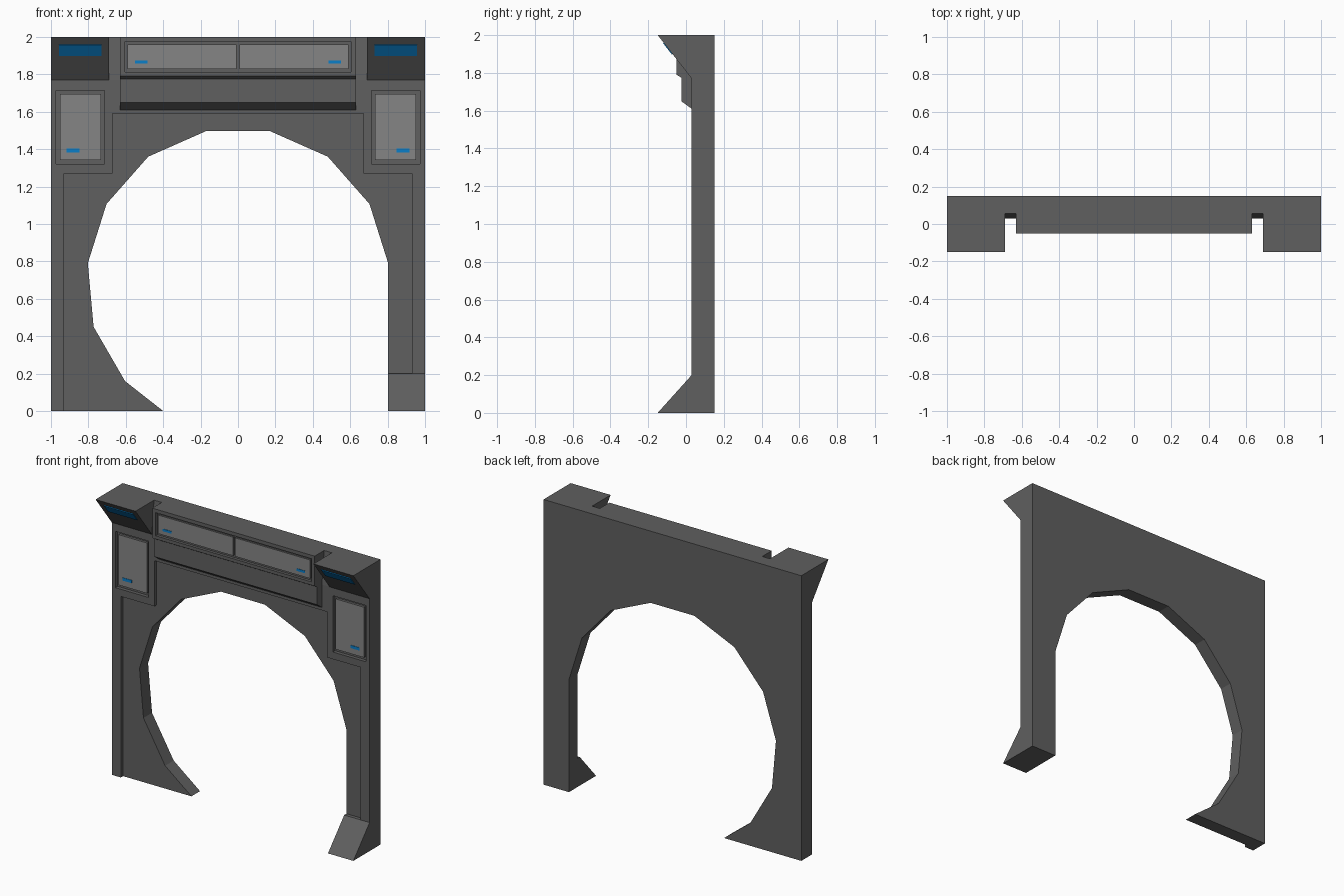
import bpy
import bmesh
from mathutils import Vector

if "Cube" in bpy.data.objects:
    bpy.data.objects.remove(bpy.data.objects["Cube"])


def material(name, rgb):
    m = bpy.data.materials.new(name)
    m.diffuse_color = (*rgb, 1)
    m.use_nodes = True
    m.node_tree.nodes["Principled BSDF"].inputs["Base Color"].default_value = m.diffuse_color
    return m


GREY = material("dark_grey", (0.115, 0.115, 0.115))
PANEL = material("panel_grey", (0.235, 0.235, 0.235))
BLUE = material("light_blue", (0.003, 0.21, 0.58))

FACE, RECESS, BACK = 0.03, 0.055, 0.15   # depths of the wall layers


def finish(bm, name, mats):
    bmesh.ops.recalc_face_normals(bm, faces=bm.faces)
    me = bpy.data.meshes.new(name)
    bm.to_mesh(me)
    bm.free()
    for m in mats:
        me.materials.append(m)
    ob = bpy.data.objects.new(name, me)
    bpy.context.collection.objects.link(ob)
    return ob


def prism(name, pts, axis, a, b, mat=GREY, front=None):
    """Extrude a profile: (x, z) points along y, or (y, z) points along x."""
    def place(p, d):
        return (p[0], d, p[1]) if axis == "y" else (d, p[0], p[1])
    bm = bmesh.new()
    face = bm.faces.new([bm.verts.new(place(p, a)) for p in pts])
    ext = bmesh.ops.extrude_face_region(bm, geom=[face])
    move = Vector(place((0, 0), b - a))
    bmesh.ops.translate(bm, vec=move, verts=[g for g in ext["geom"] if isinstance(g, bmesh.types.BMVert)])
    ob = finish(bm, name, [mat, front] if front else [mat])
    if front:  # second colour on the forward-facing side only
        for p in ob.data.polygons:
            p.material_index = int(p.normal.y < -0.9)
    return ob


def rect(x0, x1, z0, z1):
    return [(x0, z0), (x1, z0), (x1, z1), (x0, z1)]


def box(name, r, y0, y1, mat=GREY, front=None):
    return prism(name, rect(*r), "y", y0, y1, mat, front)


def ring(name, outer, inner, y0, y1):
    """Rectangular frame with a rectangular opening."""
    bm = bmesh.new()
    loops = [[bm.verts.new((x, y, z)) for x, z in rect(*r)]
             for r, y in ((outer, y0), (inner, y0), (inner, y1), (outer, y1))]
    for k in range(4):
        l, m = loops[k], loops[(k + 1) % 4]
        for i in range(4):
            j = (i + 1) % 4
            bm.faces.new((l[i], l[j], m[j], m[i]))
    return finish(bm, name, [GREY])


def side(s, x0, x1, z0, z1):
    """Rectangle given for the right side, flipped for the left."""
    return (x0, x1, z0, z1) if s > 0 else (-x1, -x0, z0, z1)


# Wall with faceted arch opening, wider foot on the left
half = [(0.17, 1.497), (0.48, 1.36), (0.703, 1.107), (0.803, 0.79)]
arch = [(-0.4, 0), (-0.604, 0.16), (-0.772, 0.45)]
arch += [(-x, z) for x, z in reversed(half)] + half + [(0.803, 0)]
prism("arch_wall", [(-1, 0)] + arch + [(1, 0), (1, 2), (-1, 2)], "y", RECESS, BACK)

# Raised lintel and sloped strip at the top of the wall face
box("lintel", (-0.67, 0.67, 1.59, 1.77), FACE, RECESS)
prism("top_slope", [(FACE, 1.77), (RECESS, 1.77), (RECESS, 2)], "x", -0.69, 0.69)

for s, tag in ((-1, "left"), (1, "right")):
    # Edge strip and side window frame
    box(f"edge_strip_{tag}", side(s, 0.93, 1, 0, 1.27), FACE, RECESS)
    ring(f"window_frame_{tag}", side(s, 0.67, 1, 1.27, 1.77),
         side(s, 0.715, 0.972, 1.32, 1.715), FACE, RECESS)
    box(f"side_panel_{tag}", side(s, 0.732, 0.952, 1.342, 1.695), 0.036, RECESS, GREY, PANEL)
    box(f"side_light_{tag}", side(s, 0.848, 0.918, 1.383, 1.403), 0.033, 0.036, BLUE)

    # Overhanging corner block
    xs = sorted((s * 0.69, s))
    prism(f"corner_block_{tag}", [(RECESS, 2), (-0.15, 2), (FACE, 1.77), (RECESS, 1.77)], "x", *xs)

    # Blue light on the sloped underside of the block
    def slope(z, off):
        return (-0.15 + (2 - z) * 0.18 / 0.23 - 0.788 * off, z - 0.616 * off)
    xs = sorted((s * 0.73, s * 0.957))
    prism(f"corner_light_{tag}", [slope(1.9, 0), slope(1.96, 0), slope(1.96, 0.004), slope(1.9, 0.004)],
          "x", *xs, BLUE)

    # Half of the header display
    box(f"header_panel_{tag}", side(s, 0.008, 0.59, 1.83, 1.96), -0.044, -0.03, GREY, PANEL)
    box(f"header_light_{tag}", side(s, 0.485, 0.552, 1.858, 1.874), -0.047, -0.044, BLUE)

# Header beam with stepped underside and display frame
prism("header_beam", [(RECESS, 2), (-0.03, 2), (-0.03, 1.79), (-0.05, 1.79), (-0.025, 1.775),
                      (-0.025, 1.65), (FACE, 1.61), (RECESS, 1.61)], "x", -0.63, 0.63)
ring("header_frame", (-0.63, 0.63, 1.79, 2), (-0.605, 0.605, 1.813, 1.975), -0.05, -0.03)

# Sloped foot on the right
prism("right_foot", [(RECESS, 0), (-0.15, 0), (FACE, 0.2), (RECESS, 0.2)], "x", 0.803, 1)
